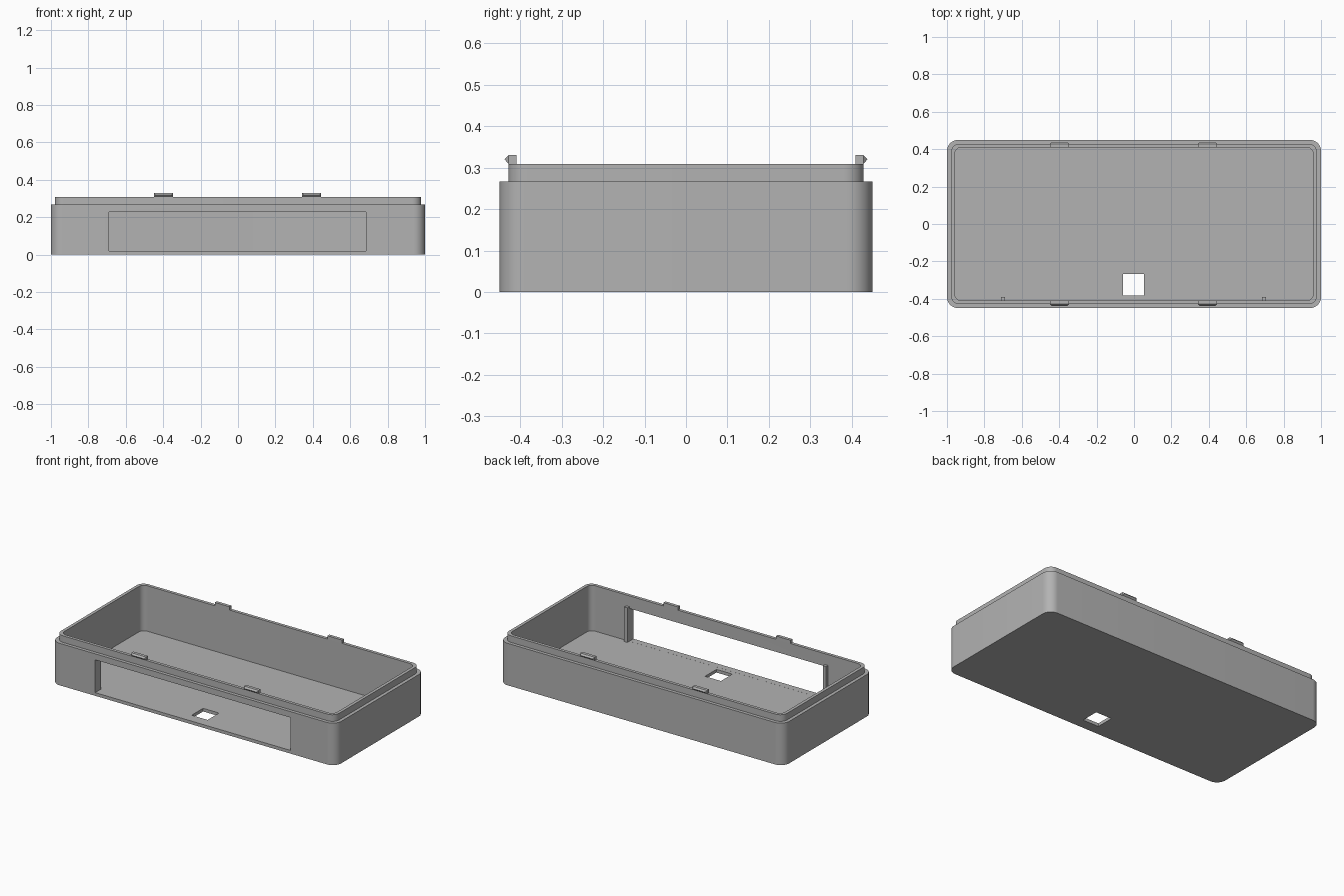
import bpy, bmesh
from math import sin, cos, pi, radians

cube = bpy.data.objects.get("Cube")
if cube:
    bpy.data.objects.remove(cube, do_unlink=True)

grey = bpy.data.materials.new("light grey plastic")
grey.use_nodes = True
grey.diffuse_color = (0.45, 0.45, 0.45, 1)
grey.node_tree.nodes["Principled BSDF"].inputs["Base Color"].default_value = (0.45, 0.45, 0.45, 1)


def finish(name, bm):
    """Turn a bmesh into a named grey object."""
    bmesh.ops.recalc_face_normals(bm, faces=bm.faces)
    mesh = bpy.data.meshes.new(name)
    bm.to_mesh(mesh)
    bm.free()
    mesh.materials.append(grey)
    obj = bpy.data.objects.new(name, mesh)
    bpy.context.collection.objects.link(obj)
    return obj


def box(name, x, y, z):
    """Box from (low, high) ranges."""
    bm = bmesh.new()
    bmesh.ops.create_cube(bm, size=1)
    for v in bm.verts:
        v.co = [(a + b) / 2 + c * (b - a) for c, (a, b) in zip(v.co, (x, y, z))]
    return finish(name, bm)


def rounded_ring(bm, inset, z, steps=10):
    """Rounded rectangle of vertices, inset from the outer wall."""
    hx, hy, r = 1 - inset, 0.45 - inset, 0.06 - inset * 0.6
    ring = []
    for i, (sx, sy) in enumerate(((1, 1), (-1, 1), (-1, -1), (1, -1))):
        for k in range(steps + 1):
            a = (i + k / steps) * pi / 2
            ring.append(bm.verts.new((sx * (hx - r) + r * cos(a),
                                      sy * (hy - r) + r * sin(a), z)))
    return ring


# Tray: outer wall, ledge, raised lip, inner wall and floor
bm = bmesh.new()
FLOOR, LEDGE, RIM = 0.02, 0.267, 0.309
profile = ((0, 0), (0, LEDGE), (0.021, LEDGE), (0.021, RIM), (0.041, RIM), (0.041, FLOOR))
rings = [rounded_ring(bm, *p) for p in profile]
for a, b in zip(rings, rings[1:]):
    for i in range(len(a)):
        j = (i + 1) % len(a)
        bm.faces.new((a[i], a[j], b[j], b[i]))
bm.faces.new(rings[0])
bm.faces.new(rings[-1])
tray = finish("tray", bm)

# Front window and square floor hole
cutters = [box("window_cutter", (-0.69, 0.685), (-0.6, -0.38), (FLOOR + 0.0003, 0.229)),
           box("hole_cutter", (-0.058, 0.054), (-0.383, -0.268), (-0.1, 0.1))]
bpy.context.view_layer.objects.active = tray
for cutter in cutters:
    mod = tray.modifiers.new("cut", "BOOLEAN")
    mod.operation = "DIFFERENCE"
    mod.solver = "EXACT"
    mod.object = cutter
    bpy.ops.object.modifier_apply(modifier=mod.name)
    bpy.data.objects.remove(cutter, do_unlink=True)

bpy.ops.object.select_all(action="DESELECT")
tray.select_set(True)
bpy.ops.object.shade_smooth_by_angle(angle=radians(30))

# Small posts inside, on both sides of the window
for side, x in (("right", -0.701), ("left", 0.696)):
    box(side + "_window_post", (x - 0.011, x + 0.011), (-0.412, -0.389), (FLOOR - 0.005, 0.24))


# Snap clips: a square tab with a tapered ridge facing outwards
def clip(name, x, side):
    bm = bmesh.new()
    tab = [(0.409, 0.306), (0.429, 0.306), (0.429, 0.31),
           (0.438, 0.32), (0.429, 0.33), (0.409, 0.33)]
    ends = []
    for end in (-1, 1):
        ends.append([bm.verts.new((x + end * (0.042 if y > 0.43 else 0.051), side * y, z))
                     for y, z in tab])
    a, b = ends
    for i in range(len(tab)):
        j = (i + 1) % len(tab)
        bm.faces.new((a[i], a[j], b[j], b[i]))
    for e in ends:
        bm.faces.new((e[0], e[1], e[2], e[4], e[5]))
        bm.faces.new((e[2], e[3], e[4]))
    finish(name, bm)


for end, side in (("front", -1), ("back", 1)):
    clip(end + "_right_clip", -0.398, side)
    clip(end + "_left_clip", 0.394, side)
